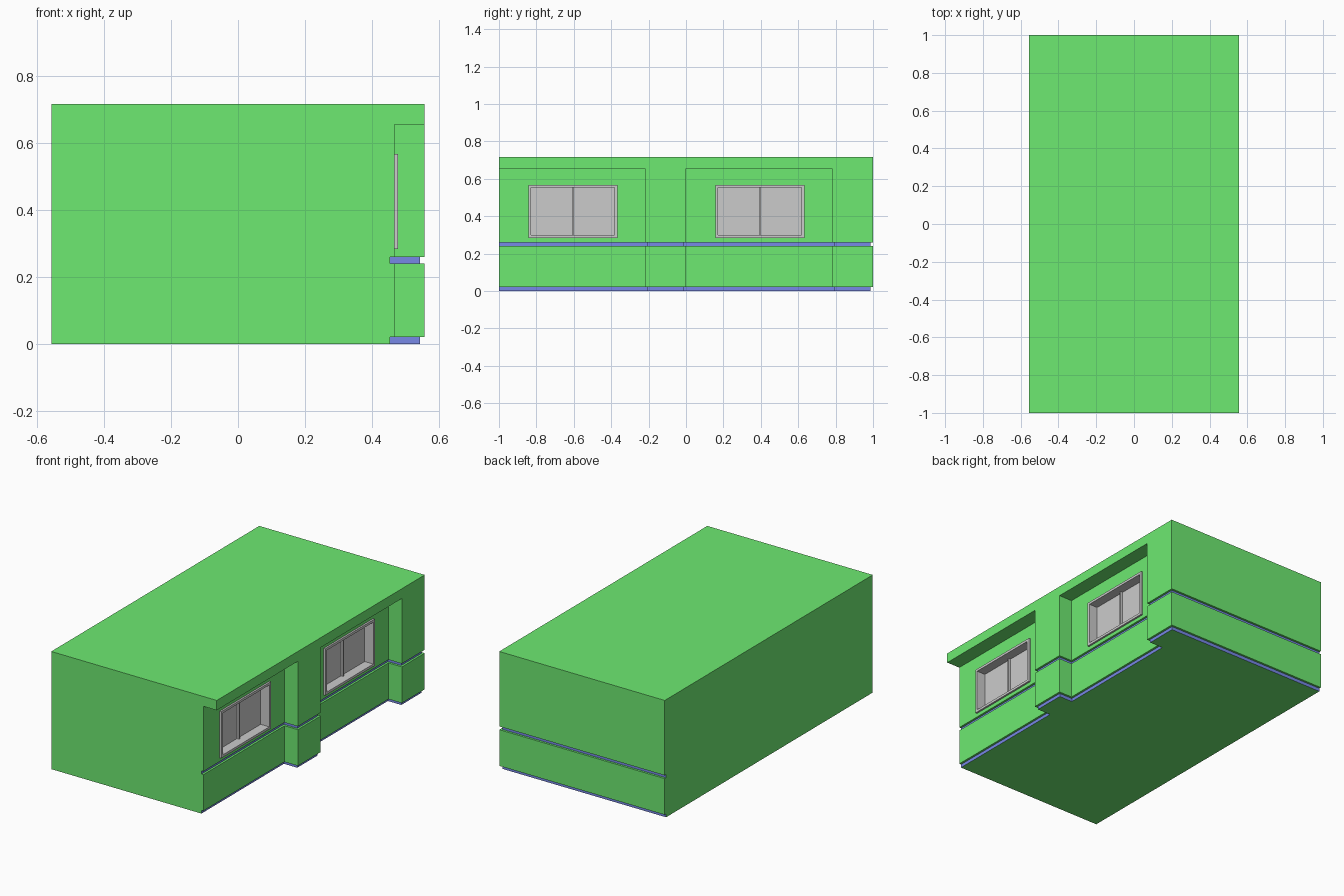
import bpy, bmesh

if "Cube" in bpy.data.objects:
    bpy.data.objects.remove(bpy.data.objects["Cube"])

LEFT, FRONT, RECESS = -0.557, 0.557, 0.467   # x of plain side, pilasters, window walls


def material(name, color):
    m = bpy.data.materials.new(name)
    m.diffuse_color = color
    m.use_nodes = True
    m.node_tree.nodes["Principled BSDF"].inputs["Base Color"].default_value = m.diffuse_color
    return m


def finish(bm, name, mats=()):
    bmesh.ops.recalc_face_normals(bm, faces=bm.faces)
    me = bpy.data.meshes.new(name)
    bm.to_mesh(me)
    bm.free()
    for m in mats:
        me.materials.append(m)
    ob = bpy.data.objects.new(name, me)
    bpy.context.collection.objects.link(ob)
    return ob


def box(name, x, y, z):
    bm = bmesh.new()
    bmesh.ops.create_cube(bm, size=1)
    for v in bm.verts:
        v.co = [r[0] + (c + 0.5) * (r[1] - r[0]) for c, r in zip(v.co, (x, y, z))]
    return finish(bm, name)


def outline(d=0.0, recess=RECESS):
    """Floor plan with two window bays; d shrinks it inside the grooves."""
    r, f = recess - d, FRONT - d
    return [(LEFT, -1), (r, -1), (r, -0.22 + d), (f, -0.22 + d), (f, -d),
            (r, -d), (r, 0.78 + d), (f, 0.78 + d), (f, 1 - d), (LEFT, 1 - d)]


# Building body: stacked outlines, with recessed bands and a full-width top
full, inset, roof = outline(), outline(0.013), outline(recess=FRONT)
rings = [(inset, 0), (inset, 0.02), (full, 0.02), (full, 0.24), (inset, 0.24),
         (inset, 0.26), (full, 0.26), (full, 0.656), (roof, 0.656), (roof, 0.716)]
bm = bmesh.new()
loops = [[bm.verts.new((x, y, z)) for x, y in pts] for pts, z in rings]
for i, (a, b) in enumerate(zip(loops, loops[1:])):
    for j in range(len(a)):
        k = (j + 1) % len(a)
        face = bm.faces.new((a[j], a[k], b[k], b[j]))
        # bands are blue, except on the plain front (0) and left (9) walls
        face.material_index = 1 if i in (0, 4) and j not in (0, 9) else 0
bm.faces.new(loops[0][::-1])
bm.faces.new(loops[-1])
bmesh.ops.remove_doubles(bm, verts=bm.verts, dist=1e-5)
bmesh.ops.dissolve_degenerate(bm, edges=bm.edges, dist=1e-5)
body = finish(bm, "building_body", [material("green_wall", (0.155, 0.82, 0.165, 1)),
                                    material("blue_band", (0.187, 0.25, 0.80, 1))])

# Windows: raised frame with a deep reveal, pane and central mullion
Z0, Z1, RIM, PANE = 0.283, 0.567, 0.015, 0.42
for n, yc in enumerate((-0.605, 0.395), 1):
    y0, y1 = yc - 0.238, yc + 0.238
    cutter = box(f"window_cutter_{n}", (0.40, 0.50), (y0 + 0.007, y1 - 0.007),
                 (Z0 + 0.007, Z1 - 0.007))
    cutter.hide_render = True
    cutter.hide_viewport = True
    mod = body.modifiers.new(f"window_opening_{n}", 'BOOLEAN')
    mod.operation, mod.object, mod.solver = 'DIFFERENCE', cutter, 'EXACT'

    bm = bmesh.new()
    steps = [(0, RECESS), (0, RECESS + 0.011), (RIM, RECESS + 0.011), (RIM, PANE)]
    loops = [[bm.verts.new((x, y, z)) for y, z in
              ((y0 + r, Z0 + r), (y1 - r, Z0 + r), (y1 - r, Z1 - r), (y0 + r, Z1 - r))]
             for r, x in steps]
    for a, b in zip(loops, loops[1:]):
        for j in range(4):
            k = (j + 1) % 4
            bm.faces.new((a[j], a[k], b[k], b[j]))
    bm.faces.new(loops[-1])
    finish(bm, f"window_{n}")
    box(f"window_mullion_{n}", (PANE - 0.005, PANE + 0.015), (yc - 0.005, yc + 0.005),
        (Z0 + RIM, Z1 - RIM))
